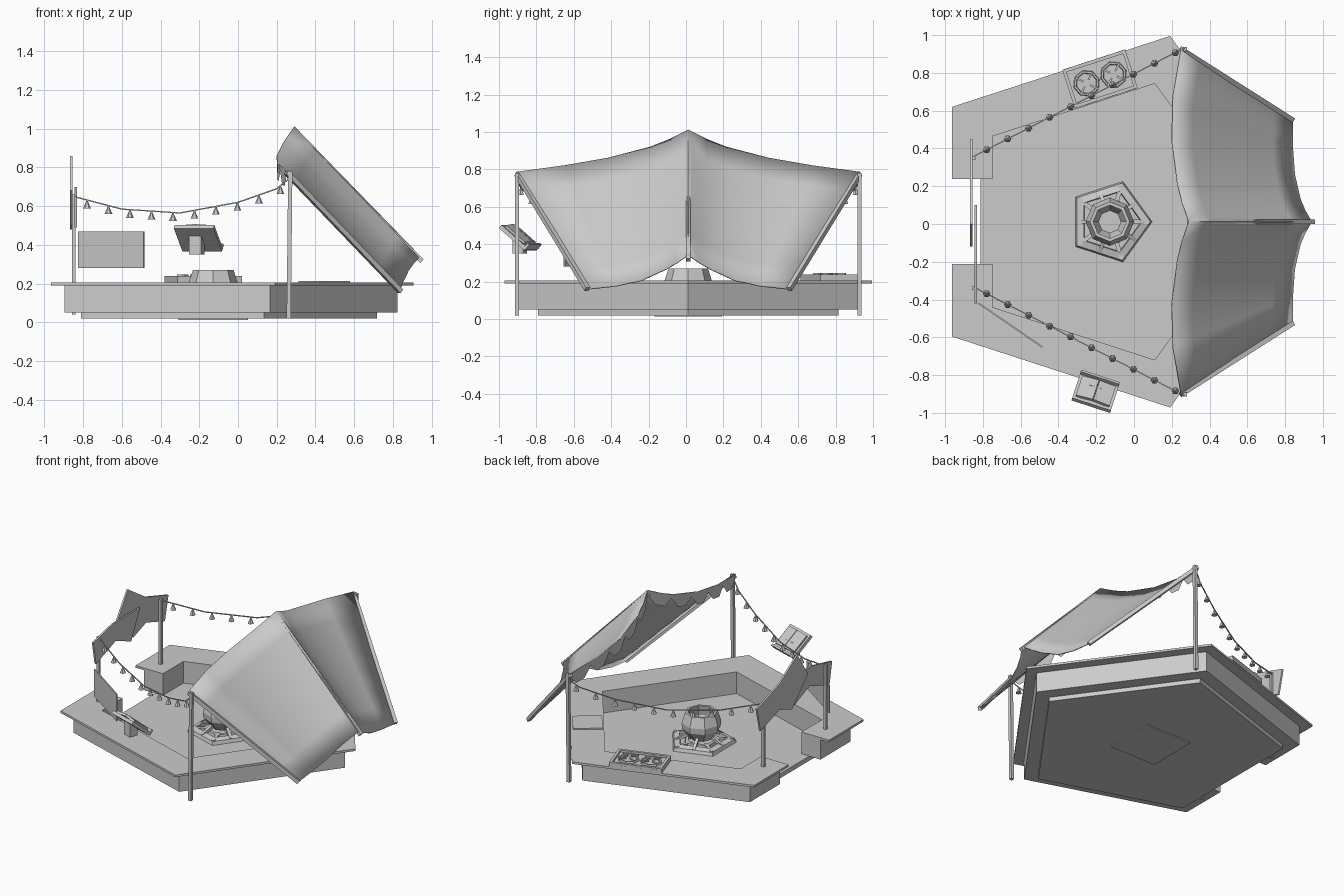
import bpy
import bmesh
from math import radians, sin, cos, tau
from mathutils import Vector, Matrix

if "Cube" in bpy.data.objects:
    bpy.data.objects.remove(bpy.data.objects["Cube"])

grey = bpy.data.materials.new("plain_grey")
grey.use_nodes = True
grey.diffuse_color = (0.6, 0.6, 0.6, 1)
grey.node_tree.nodes["Principled BSDF"].inputs["Base Color"].default_value = (0.6, 0.6, 0.6, 1)

CX, CY = -0.128, 0.012
CENTRE = Vector((CX, CY, 0))


def finish(name, bm, matrix=None):
    bmesh.ops.recalc_face_normals(bm, faces=bm.faces)
    mesh = bpy.data.meshes.new(name)
    bm.to_mesh(mesh)
    bm.free()
    mesh.materials.append(grey)
    obj = bpy.data.objects.new(name, mesh)
    bpy.context.collection.objects.link(obj)
    if matrix:
        obj.matrix_world = matrix
    return obj


def prism(name, outline, low, high, matrix=None):
    bm = bmesh.new()
    face = bm.faces.new([bm.verts.new((x, y, low)) for x, y in outline])
    top = bmesh.ops.extrude_face_region(bm, geom=[face], use_keep_orig=True)["geom"]
    for v in top:
        if isinstance(v, bmesh.types.BMVert):
            v.co.z = high
    return finish(name, bm, matrix)


def box(name, size, matrix):
    bm = bmesh.new()
    bmesh.ops.create_cube(bm, size=1)
    bmesh.ops.scale(bm, vec=size, verts=bm.verts)
    return finish(name, bm, matrix)


def bar(name, a, b, width):
    a, b = Vector(a), Vector(b)
    turn = (b - a).to_track_quat("Z", "Y").to_matrix().to_4x4()
    return box(name, (width, width, (b - a).length), Matrix.Translation((a + b) / 2) @ turn)


def ring_points(radius, sides=5, offset=0.0):
    return [(CX + radius * cos(tau * k / sides + offset),
             CY + radius * sin(tau * k / sides + offset)) for k in range(sides)]


def lathe(name, profile, sides, matrix, closed=False):
    bm = bmesh.new()
    rings = [[bm.verts.new((r * cos(tau * k / sides), r * sin(tau * k / sides), z))
              for k in range(sides)] for r, z in profile]
    pairs = list(zip(rings, rings[1:]))
    if closed:
        pairs.append((rings[-1], rings[0]))
    for a, b in pairs:
        for k in range(sides):
            j = (k + 1) % sides
            bm.faces.new((a[k], a[j], b[j], b[k]))
    if not closed:
        bm.faces.new(rings[0])
        bm.faces.new(rings[-1])
    return finish(name, bm, matrix)


# Five-sided ring, open at the entrance
def open_ring(name, outer, inner, low, high):
    def half(radius):
        p = ring_points(radius)
        edge = p[2][0]
        return [(edge, CY + 0.225), p[2], p[1], p[0], p[4], p[3], (edge, CY - 0.225)]
    prism(name, half(outer) + half(inner)[::-1], low, high)


# Platform
prism("floor_base", ring_points(0.845), 0.02, 0.052)
prism("bottom_hatch", [(CX + x * 0.18, CY + y * 0.18) for x, y in ((-1, -1), (1, -1), (1, 1), (-1, 1))], 0.013, 0.025)
open_ring("bench_body", 0.951, 0.769, 0.05, 0.19)
open_ring("bench_top", 1.034, 0.769, 0.19, 0.205)
box("bench_hatch", (0.19, 0.19, 0.012),
    Matrix.Translation((0.445, 0.46, 0.207)) @ Matrix.Rotation(radians(36), 4, "Z"))

# Canopy cloth, as (y, x, z) along half of each edge
upper_half = [(0, 0.29, 1.01), (0.1, 0.255, 0.96), (0.2, 0.23, 0.92), (0.43, 0.2, 0.86),
              (0.66, 0.205, 0.82), (0.92, 0.25, 0.785)]
lower_half = [(0, 0.94, 0.34), (0.06, 0.905, 0.3), (0.12, 0.88, 0.265), (0.25, 0.85, 0.205),
              (0.39, 0.84, 0.175), (0.53, 0.84, 0.16)]


def full_edge(half):
    left = [Vector((x, CY - y, z)) for y, x, z in half[:0:-1]]
    return left + [Vector((x, CY + y, z)) for y, x, z in half]


upper, lower = full_edge(upper_half), full_edge(lower_half)
bm = bmesh.new()
STEPS = 6
rows = [[bm.verts.new(a.lerp(b, s / STEPS)) for a, b in zip(upper, lower)] for s in range(STEPS + 1)]
for a, b in zip(rows, rows[1:]):
    for k in range(len(a) - 1):
        bm.faces.new((a[k], a[k + 1], b[k + 1], b[k]))
canopy = finish("canopy", bm)
solid = canopy.modifiers.new("cloth_thickness", "SOLIDIFY")
solid.thickness = 0.006
solid.offset = 0
bpy.context.view_layer.objects.active = canopy
canopy.select_set(True)
bpy.ops.object.shade_smooth_by_angle(angle=radians(60))

# Scalloped valance hanging from the raised edge
bm = bmesh.new()


def along_edge(y):
    for a, b in zip(upper, upper[1:]):
        if y <= b.y:
            return a.lerp(b, (y - a.y) / (b.y - a.y))
    return upper[-1]


TEETH = 10
first, width = upper[0].y, (upper[-1].y - upper[0].y) / TEETH
for k in range(TEETH):
    y0 = first + k * width
    tops = [along_edge(y0 + width * t) for t in (0, 0.3, 0.7, 1)]
    drops = [p - Vector((0, 0, d)) for p, d in zip(tops, (0.03, 0.09, 0.09, 0.03))]
    bm.faces.new([bm.verts.new(p) for p in tops + drops[::-1]])
finish("valance", bm)

# Canopy frame
for side, word in ((1, "back"), (-1, "front")):
    y = CY + side * 0.915
    bar(word + "_post", (0.262, y, 0.02), (0.27, y, 0.78), 0.022)
    bar(word + "_rafter", (0.25, y, 0.775), (0.84, CY + side * 0.54, 0.16), 0.025)
bar("ridge_pole", (0.29, CY, 0.985), (0.95, CY, 0.315), 0.025)

# Entrance posts and sign boards
for y, word in ((0.35, "back"), (-0.34, "front")):
    bar(word + "_sign_post", (-0.848, y, 0.04), (-0.848, y, 0.66), 0.02)
# Local x and y of each board become world y and z
upright = Matrix(((0, 0, 1, 0), (1, 0, 0, 0), (0, 1, 0, 0), (0, 0, 0, 1)))
prism("large_sign_board", [(0, 0.86), (0.2, 0.73), (0.45, 0.65), (0.41, 0.48), (0.2, 0.55),
                           (0.06, 0.5), (-0.12, 0.68)], -0.868, -0.856, upright)
prism("small_sign_board", [(0.1, 0.7), (-0.2, 0.7), (-0.42, 0.65), (-0.39, 0.49), (-0.17, 0.57),
                           (0.0, 0.5)], -0.844, -0.832, upright)
box("side_board", (0.41, 0.008, 0.19),
    Matrix.Translation((-0.655, -0.535, 0.375)) @ Matrix.Rotation(radians(-34.5), 4, "Z"))

# Light strings with cone lamps
sag = [(-0.85, 0.65), (-0.6, 0.585), (-0.3, 0.565), (0, 0.62), (0.2, 0.69), (0.26, 0.74)]


def string_point(x, side):
    for (x0, z0), (x1, z1) in zip(sag, sag[1:]):
        if x <= x1:
            t = (x - x0) / (x1 - x0)
            break
    return Vector((x, CY + side * (0.345 + (x + 0.85) * 0.515), z0 + (z1 - z0) * t))


for side, word in ((1, "back"), (-1, "front")):
    for (x0, _), (x1, _) in zip(sag, sag[1:]):
        bar(word + "_light_cord", string_point(x0, side), string_point(x1, side), 0.006)
    for k in range(10):
        spot = string_point(-0.78 + k * 0.111, side)
        lathe(word + "_lamp", [(0.003, 0), (0.006, -0.01), (0.02, -0.043)], 6, Matrix.Translation(spot))

# Fire bowl
lathe("fire_bowl", [(0.075, 0.09), (0.125, 0.16), (0.128, 0.2), (0.105, 0.27), (0.088, 0.27),
                    (0.1, 0.2), (0.06, 0.11)], 8, Matrix.Translation(CENTRE))
# Five-sided stone hearth with spokes and leaning logs
lathe("hearth_rim", [(0.225, 0.05), (0.215, 0.075), (0.17, 0.085), (0.165, 0.05)], 5,
      Matrix.Translation(CENTRE), True)
lathe("hearth_inner", [(0.13, 0.05), (0.125, 0.08), (0.1, 0.08), (0.095, 0.05)], 5,
      Matrix.Translation(CENTRE), True)
for k in range(5):
    a = tau * k / 5
    out = Vector((cos(a), sin(a), 0))
    bar("hearth_spoke", CENTRE + out * 0.08 + Vector((0, 0, 0.07)),
        CENTRE + out * 0.21 + Vector((0, 0, 0.07)), 0.022)
    mid = Vector((cos(a + tau / 10), sin(a + tau / 10), 0))
    bar("bowl_leg", CENTRE + mid * 0.165 + Vector((0, 0, 0.07)),
        CENTRE + mid * 0.07 + Vector((0, 0, 0.12)), 0.02)

# Cooker with two burners
cooker = Matrix.Translation((-0.18, 0.768, 0.2)) @ Matrix.Rotation(radians(18), 4, "Z")
box("cooker_base", (0.35, 0.215, 0.022), cooker @ Matrix.Translation((0, 0, 0.014)))
for side in (-1, 1):
    box("cooker_long_rim", (0.35, 0.018, 0.018), cooker @ Matrix.Translation((0, side * 0.098, 0.03)))
    box("cooker_short_rim", (0.018, 0.2, 0.018), cooker @ Matrix.Translation((side * 0.166, 0, 0.03)))
    burner = cooker @ Matrix.Translation((side * 0.075, 0, 0.024))
    lathe("burner_ring", [(0.072, 0), (0.068, 0.014), (0.058, 0.014), (0.054, 0)], 8, burner, True)
    for k in range(4):
        turn = Matrix.Rotation(radians(45 + 90 * k), 4, "Z")
        box("burner_grate", (0.05, 0.01, 0.01), burner @ turn @ Matrix.Translation((0.045, 0, 0.018)))

# Tilted reading stand with open book
stand = (Matrix.Translation((-0.205, -0.893, 0.435)) @ Matrix.Rotation(radians(-18), 4, "Z")
         @ Matrix.Rotation(radians(-40), 4, "X"))
box("stand_top", (0.215, 0.185, 0.022), stand)
for side in (-1, 1):
    box("book_page", (0.092, 0.14, 0.016),
        stand @ Matrix.Translation((side * 0.047, -0.005, 0.02)) @ Matrix.Rotation(side * 0.1, 4, "Y"))
box("stand_lip", (0.215, 0.014, 0.035), stand @ Matrix.Translation((0, 0.088, 0.014)))
box("stand_bracket", (0.065, 0.06, 0.1),
    Matrix.Translation((-0.212, -0.89, 0.4)) @ Matrix.Rotation(radians(-18), 4, "Z"))
